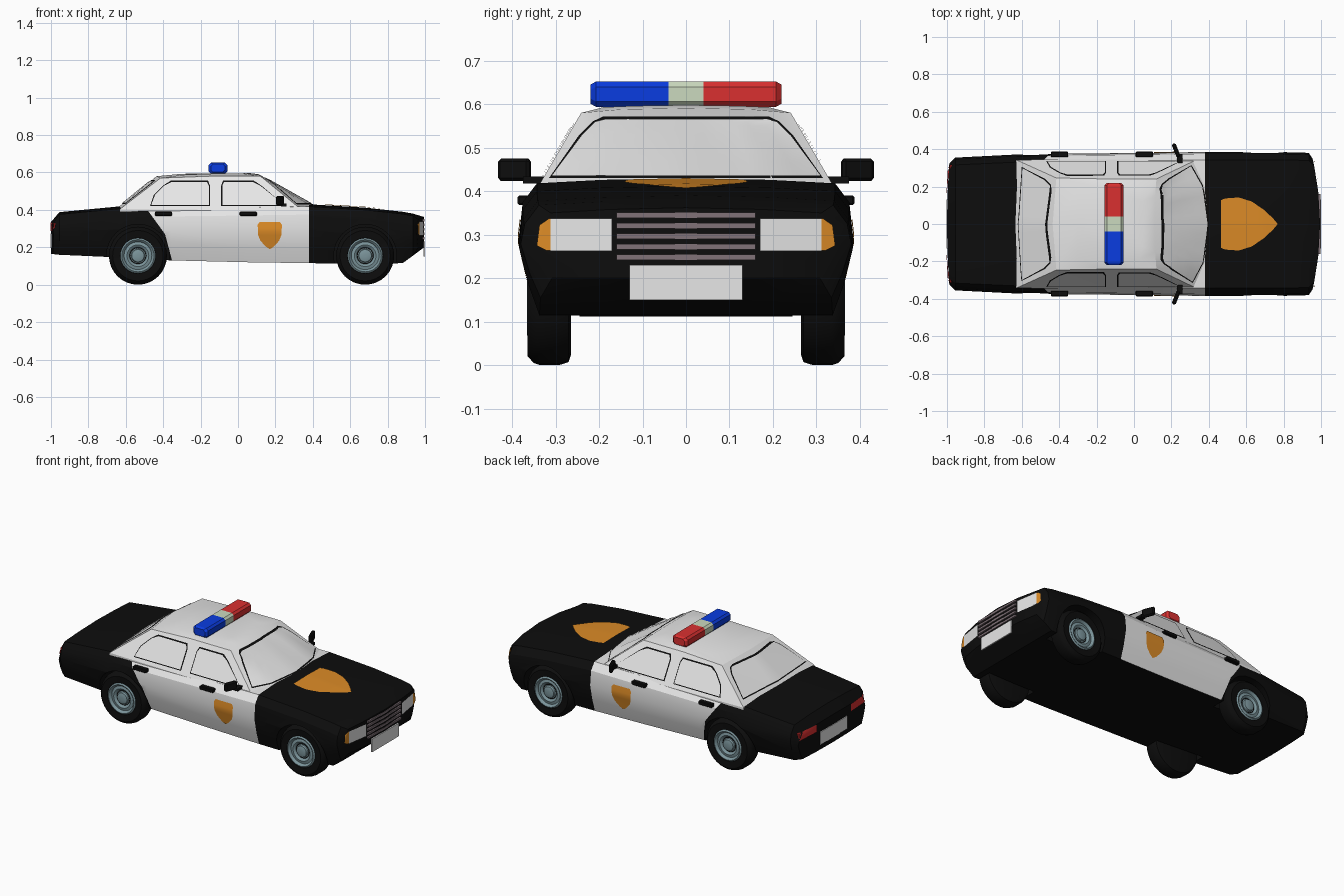
import bpy, bmesh, math
from mathutils import Vector, Matrix
from mathutils.bvhtree import BVHTree

if "Cube" in bpy.data.objects:
    bpy.data.objects.remove(bpy.data.objects["Cube"])


def material(name, r, g, b):
    m = bpy.data.materials.new(name)
    m.diffuse_color = (r, g, b, 1)
    m.use_nodes = True
    m.node_tree.nodes["Principled BSDF"].inputs["Base Color"].default_value = m.diffuse_color
    return m


WHITE = material("white_paint", .8, .8, .8)
BLACK = material("black_paint", .004, .004, .004)
ORANGE = material("badge_orange", .72, .26, .02)
RED = material("signal_red", .7, .03, .03)
BLUE = material("signal_blue", .003, .045, .75)
PALE = material("pale_lamp", .6, .7, .52)
STEEL = material("wheel_steel", .2, .3, .33)
GRILLE = material("grille_grey", .22, .17, .19)


def finish(name, bm, mats, smooth=None, recalc=True):
    if recalc:
        bmesh.ops.recalc_face_normals(bm, faces=bm.faces[:])
    me = bpy.data.meshes.new(name)
    bm.to_mesh(me)
    bm.free()
    for m in mats:
        me.materials.append(m)
    ob = bpy.data.objects.new(name, me)
    bpy.context.collection.objects.link(ob)
    if smooth:
        bpy.ops.object.select_all(action='DESELECT')
        ob.select_set(True)
        bpy.context.view_layer.objects.active = ob
        bpy.ops.object.shade_smooth_by_angle(angle=math.radians(smooth))
    return ob


def loft(rings, caps=True):
    """Skin closed rings of points; returns bmesh and the vertex rings."""
    bm = bmesh.new()
    vr = [[bm.verts.new(p) for p in r] for r in rings]
    n = len(vr[0])
    for a, b in zip(vr, vr[1:]):
        for i in range(n):
            bm.faces.new((a[i], a[(i + 1) % n], b[(i + 1) % n], b[i]))
    if caps:
        bm.faces.new(vr[0])
        bm.faces.new(vr[-1])
    return bm, vr


def box(name, centre, size, mat, bevel=0, turn=0):
    bm = bmesh.new()
    M = Matrix.Translation(centre) @ Matrix.Rotation(turn, 4, 'Z') @ Matrix.Diagonal((*size, 1))
    bmesh.ops.create_cube(bm, size=1, matrix=M)
    if bevel:
        bmesh.ops.bevel(bm, geom=bm.edges[:], offset=bevel, segments=1, affect='EDGES')
    return finish(name, bm, [mat])


def lathe(name, profile, x, z, side, mat, n=32):
    rings = [[(x + r * math.cos(2 * math.pi * i / n), side * y, z + r * math.sin(2 * math.pi * i / n))
              for i in range(n)] for r, y in profile]
    return finish(name, loft(rings)[0], [mat], 35)


def decal(name, tree, axis, sign, rows, mat, off=.005, n=12, sub=3):
    """Thin panel of (t, low, high) rows, projected along an axis on to a surface."""
    d = Vector([sign if i == axis else 0 for i in range(3)])
    fine = [tuple(p + (q - p) * k / sub for p, q in zip(a, b))
            for a, b in zip(rows, rows[1:]) for k in range(sub)] + [rows[-1]]
    bm, grid, p = bmesh.new(), [], Vector()
    for t, lo, hi in fine:
        line = []
        for i in range(n + 1):
            s = lo + (hi - lo) * i / n
            o = Vector(((0, s, t), (s, 0, t), (t, s, 0))[axis]) + d * 2
            p = tree.ray_cast(o, -d)[0] or p
            line.append(bm.verts.new(p + d * off))
        grid.append(line)
    for a, b in zip(grid, grid[1:]):
        for i in range(n):
            bm.faces.new((a[i], a[i + 1], b[i + 1], b[i]))
    bm.normal_update()
    if sum(f.normal.dot(d) for f in bm.faces) < 0:
        bmesh.ops.reverse_faces(bm, faces=bm.faces[:])
    return finish(name, bm, [mat], 40, recalc=False)


def window(name, tree, axis, sign, rows, off):
    """Dark trim with a pale pane on top."""
    decal(name + "_trim", tree, axis, sign, rows, BLACK, off)
    e = .006
    inner = [(t + (e if i == 0 else -e if i == len(rows) - 1 else 0), lo + e, hi - e)
             for i, (t, lo, hi) in enumerate(rows)]
    decal(name + "_pane", tree, axis, sign, inner, WHITE, off * 2)


# Lower body: lofted stations of x, bottom z, top z, half width
stations = [(-1.0, .165, .335, .325), (-.955, .16, .388, .355), (-.62, .145, .42, .372),
            (-.36, .13, .42, .376), (.05, .12, .425, .38), (.38, .115, .43, .385),
            (.68, .112, .412, .385), (.88, .115, .39, .383), (.935, .155, .38, .38),
            (.995, .2, .362, .35)]
rings = []
for x, zb, zt, w in stations:
    h = zt - zb
    half = [(0, zb), (.5 * w, zb), (.88 * w, zb), (.945 * w, zb + .25 * h), (w, zb + .55 * h),
            (.975 * w, zt - .055), (.89 * w, zt - .012), (.5 * w, zt - .004), (0, zt)]
    full = half + [(-y, z) for y, z in half[7:0:-1]]
    bend = -.33 if x > .99 else .12 if x < -.99 else 0      # rounded nose and tail
    rings.append([(x + bend * y * y, y, z) for y, z in full])
bm, vr = loft(rings, caps=False)
for r in (vr[0], vr[-1]):
    for idx in ((0, 1, 7, 8), (1, 2, 3, 4, 5, 6, 7), (8, 9, 15, 0), (9, 10, 11, 12, 13, 14, 15)):
        bm.faces.new([r[i] for i in idx])
bmesh.ops.recalc_face_normals(bm, faces=bm.faces[:])
# White door area, cut by the door lines
cuts = [(Vector((-.47, 0, .38)), Vector((.11, 0, .08))),
        (Vector((-.39, 0, .27)), Vector((.14, 0, .037))),
        (Vector((.38, 0, 0)), Vector((-1, 0, 0)))]
for co, no in cuts:
    bmesh.ops.bisect_plane(bm, geom=bm.verts[:] + bm.edges[:] + bm.faces[:], dist=1e-5,
                           plane_co=co, plane_no=no.normalized())
bm.normal_update()
for f in bm.faces:
    a, b, c = [(f.calc_center_median() - co).dot(no) > 0 for co, no in cuts]
    f.material_index = int((a or b) and c and f.normal.z > -.5)
body_tree = BVHTree.FromBMesh(bm)
body = finish("body", bm, [BLACK, WHITE])

# Wheel arches cut from the body
AXLES = {"rear": -.535, "front": .68}
for x in AXLES.values():
    for s in (-1, 1):
        cutter = lathe("arch_cutter", [(.168, .245), (.168, .5)], x, .155, s, BLACK)
        mod = body.modifiers.new("arch", 'BOOLEAN')
        mod.object, mod.operation, mod.solver = cutter, 'DIFFERENCE', 'EXACT'
        bpy.ops.object.select_all(action='DESELECT')
        bpy.context.view_layer.objects.active = body
        body.select_set(True)
        bpy.ops.object.modifier_apply(modifier=mod.name)
        bpy.data.objects.remove(cutter)
bpy.ops.object.shade_smooth_by_angle(angle=math.radians(28))

# Cabin: hidden skirt, belt ring, roof edge ring, roof crown ring
def ring(half):
    return half + [(x, -y, z) for x, y, z in half[-2:0:-1]]

belt = [(-.635, 0, .418), (-.63, .343, .405), (-.15, .346, .40), (.34, .346, .40),
        (.387, .2, .42), (.405, 0, .425)]
edge = [(-.435, 0, .58), (-.415, .246, .57), (-.15, .241, .58), (.12, .241, .58),
        (.113, .15, .588), (.11, 0, .591)]
crown = [(-.3, 0, .593), (-.3, .19, .587), (-.15, .19, .593), (.03, .19, .593),
         (.045, .12, .596), (.05, 0, .598)]
bm, _ = loft([ring([(x, y, .37) for x, y, z in belt]), ring(belt), ring(edge), ring(crown)])
bmesh.ops.recalc_face_normals(bm, faces=bm.faces[:])
bm.normal_update()
cabin_tree = BVHTree.FromBMesh(bm)
finish("cabin", bm, [WHITE], 25)

# Windows
window("windscreen", cabin_tree, 0, 1,
       [(.43, -.315, .315), (.53, -.245, .245), (.56, -.215, .215), (.572, -.19, .19)], .004)
window("rear_window", cabin_tree, 0, -1,
       [(.432, -.305, .305), (.53, -.24, .24), (.553, -.21, .21), (.56, -.18, .18)], .004)
for s, side in ((-1, "right"), (1, "left")):
    window(side + "_rear_side_window", cabin_tree, 1, s,
           [(.42, -.47, -.15), (.48, -.45, -.15), (.53, -.40, -.15), (.556, -.36, -.16)], .003)
    window(side + "_front_side_window", cabin_tree, 1, s,
           [(.42, -.09, .255), (.53, -.09, .125), (.556, -.08, .085)], .003)

    # Door badge, handles and mirror
    decal(side + "_door_badge", body_tree, 1, s,
          [(.19, .169, .171), (.205, .147, .193), (.235, .12, .22), (.265, .108, .232),
           (.32, .105, .235), (.335, .115, .225)], ORANGE)
    for x in (-.398, .055):
        box(side + "_door_handle", (x, s * .372, .379), (.092, .03, .022), BLACK, .004)
    box(side + "_mirror", (.225, s * .394, .449), (.022, .078, .052), BLACK, .007, s * .38)
    box(side + "_mirror_arm", (.245, s * .35, .426), (.03, .05, .016), BLACK)

    # Head lamps, indicators and tail lamps
    def lamp(part, end, rows, mat):
        rows = [(t, min(s * a, s * b), max(s * a, s * b)) for t, a, b in rows]
        decal(side + part, body_tree, 0, end, rows, mat, .006, 6)
    lamp("_head_lamp", 1, [(.262, .17, .311), (.337, .17, .311)], WHITE)
    lamp("_indicator", 1, [(.264, .311, .322), (.275, .311, .343), (.322, .311, .337),
                           (.337, .311, .315)], ORANGE)
    lamp("_tail_lamp", -1, [(.288, .165, .318), (.333, .165, .285)], RED)
    box(side + "_tail_lamp_block", (-.981, s * .24, .31), (.018, .15, .042), RED, .004, s * -.06)

    # Wheels
    for end, x in AXLES.items():
        lathe(f"{end}_{side}_tyre",
              [(.085, .345), (.095, .361), (.135, .364), (.15, .35), (.155, .335), (.155, .292),
               (.148, .27), (.13, .264), (.02, .264)], x, .155, s, BLACK)
        lathe(f"{end}_{side}_hub",
              [(.092, .34), (.094, .36), (.086, .366), (.078, .36), (.074, .352), (.058, .356),
               (.05, .352), (.044, .344), (.036, .346), (.033, .358), (.02, .362), (.004, .362)],
              x, .155, s, STEEL)

# Hood badge
decal("hood_badge", body_tree, 2, 1,
      [(.465, -.128, .128), (.49, -.137, .137), (.56, -.142, .142), (.63, -.12, .12),
       (.70, -.072, .072), (.745, -.028, .028), (.767, -.002, .002)], ORANGE)

# Grille bars and number plates
for i in range(5):
    box("grille_bar", (.985, 0, .248 + i * .0242), (.024, .32, .012), GRILLE)
box("front_plate", (.996, 0, .19), (.008, .26, .08), WHITE)
box("rear_plate", (-.999, 0, .235), (.008, .26, .078), WHITE)

# Roof light bar: chamfered section lofted across the roof
def bar_ring(y, k):
    a, b, c = .05 * k, .029 * k, .012
    pts = [(a, b - c), (a - c, b), (c - a, b), (-a, b - c), (-a, c - b), (c - a, -b), (a - c, -b), (a, c - b)]
    return [(-.107 + u, y, .623 + v) for u, v in pts]

bm, _ = loft([bar_ring(y, .75 if abs(y) > .21 else 1) for y in (-.22, -.207, -.04, .04, .207, .22)])
for f in bm.faces:
    y = f.calc_center_median().y
    f.material_index = 0 if y < -.05 else 2 if y > .05 else 1
finish("light_bar", bm, [BLUE, PALE, RED])
